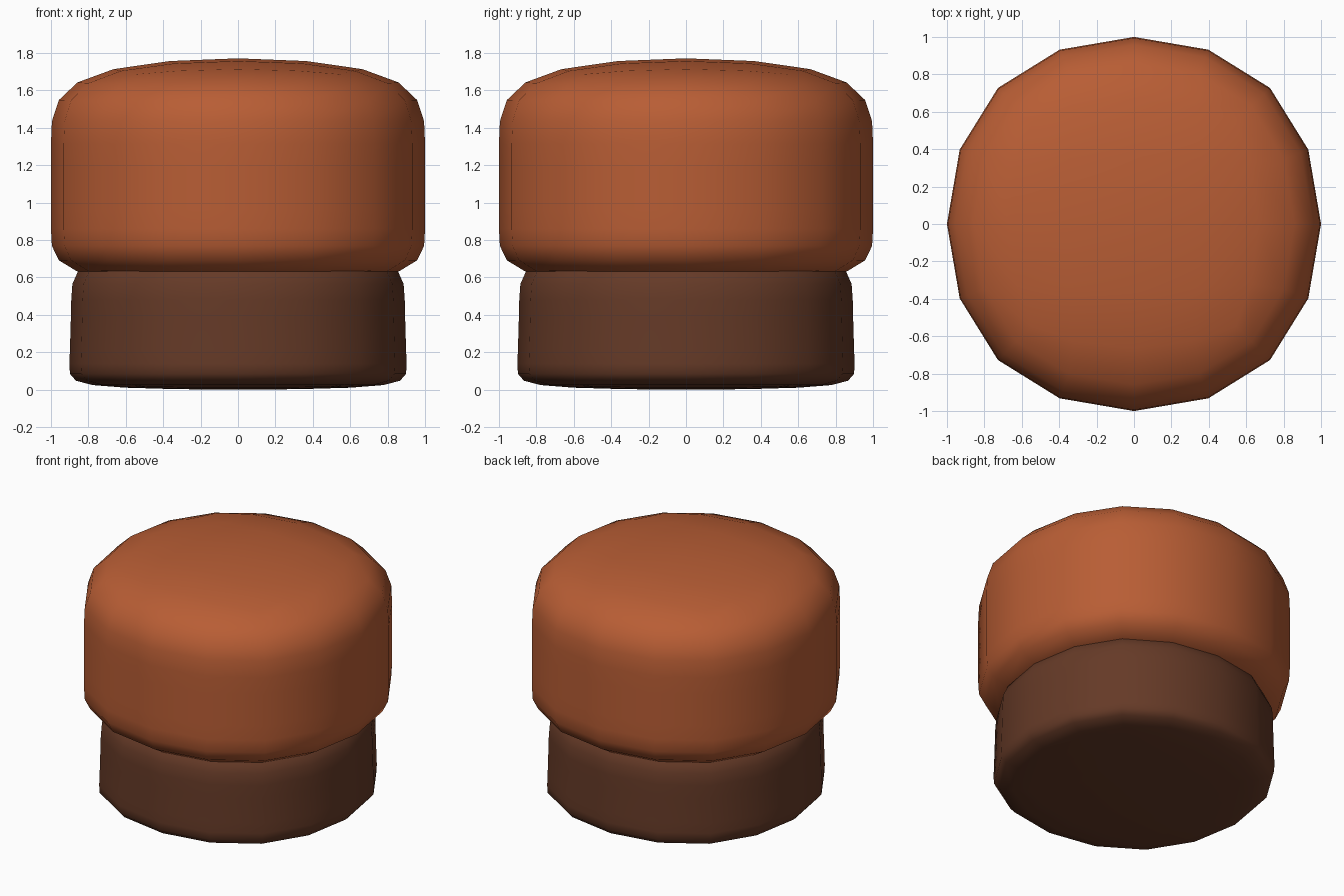
import bpy, bmesh

if "Cube" in bpy.data.objects:
    bpy.data.objects.remove(bpy.data.objects["Cube"])


def material(name, color):
    mat = bpy.data.materials.new(name)
    mat.diffuse_color = color
    mat.use_nodes = True
    mat.node_tree.nodes["Principled BSDF"].inputs["Base Color"].default_value = mat.diffuse_color
    return mat


def rounded_block(name, rows, mat):
    """Square cage of (half width, height) rows, rounded by subdivision."""
    bm = bmesh.new()
    rings = [[bm.verts.new((sx * a, sy * a, z))
              for sx, sy in ((-1, -1), (1, -1), (1, 1), (-1, 1))]
             for a, z in rows]
    for low, high in zip(rings, rings[1:]):
        for i in range(4):
            j = (i + 1) % 4
            bm.faces.new((low[i], low[j], high[j], high[i]))
    bm.faces.new(rings[0][::-1])
    bm.faces.new(rings[-1])
    for f in bm.faces:
        f.smooth = True
    mesh = bpy.data.meshes.new(name)
    bm.to_mesh(mesh)
    bm.free()
    mesh.materials.append(mat)
    obj = bpy.data.objects.new(name, mesh)
    bpy.context.collection.objects.link(obj)
    sub = obj.modifiers.new("Rounding", 'SUBSURF')
    sub.levels = sub.render_levels = 2
    return obj


# Dark lower plug
rounded_block("base",
              [(0.99, -0.007), (0.985, 0.085), (0.97, 0.50), (0.97, 0.80)],
              material("dark_brown", (0.13, 0.042, 0.02, 1)))

# Wider domed upper part
rounded_block("cap",
              [(1.091, 0.53), (1.091, 0.83), (1.091, 1.31), (1.091, 1.812)],
              material("rust_orange", (0.48, 0.11, 0.035, 1)))
